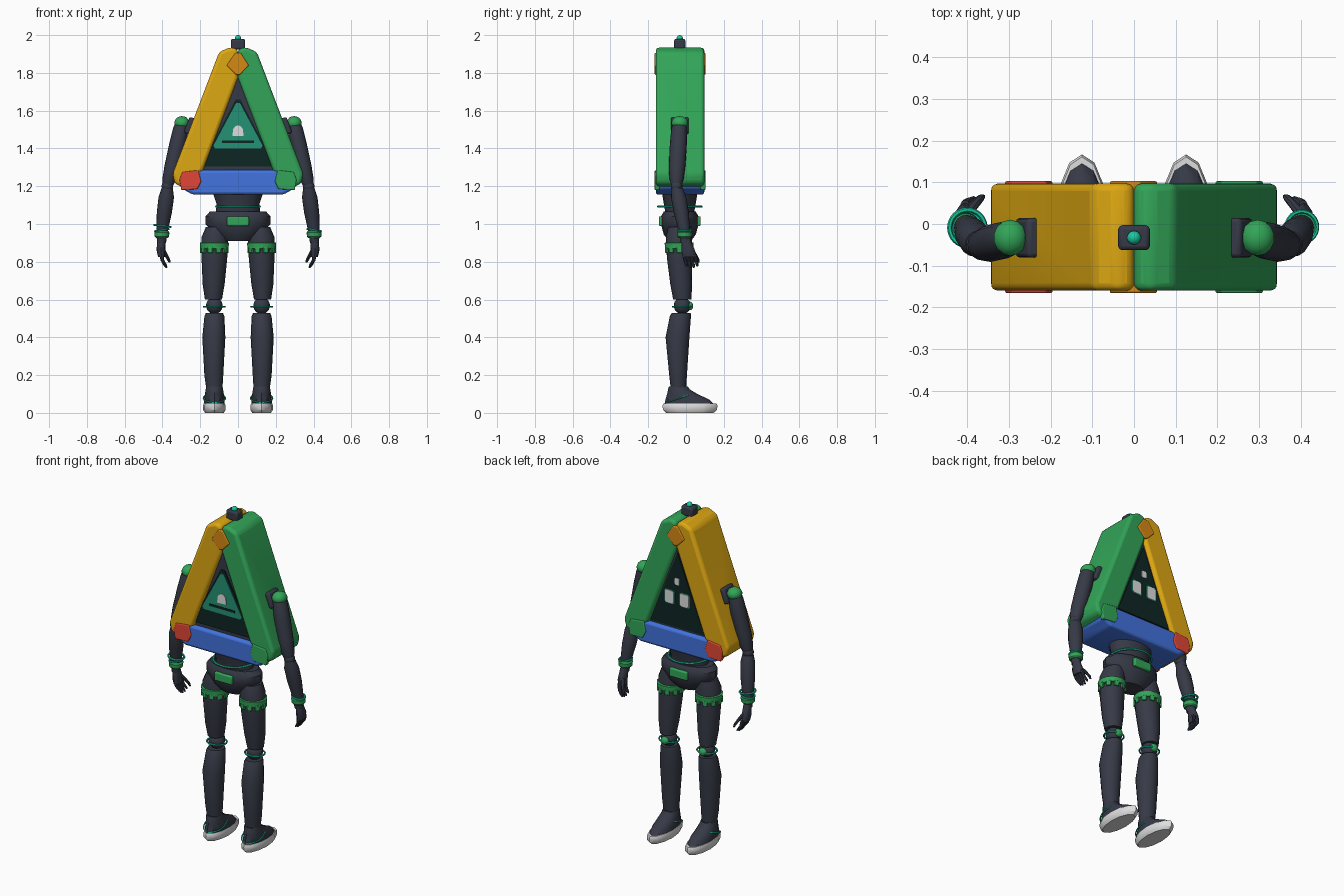
import bpy, bmesh, math
from mathutils import Vector

if "Cube" in bpy.data.objects:
    bpy.data.objects.remove(bpy.data.objects["Cube"], do_unlink=True)

CY = -0.033          # depth of the body axis
FRONT, BACK = -0.16, 0.097
parts = []


def material(name, r, g, b):
    lin = [((c / 255 + 0.055) / 1.055) ** 2.4 if c > 10 else c / 3294 for c in (r, g, b)] + [1]
    m = bpy.data.materials.new(name)
    m.use_nodes = True
    m.diffuse_color = lin
    m.node_tree.nodes["Principled BSDF"].inputs["Base Color"].default_value = lin
    return m


YELLOW = material("yellow", 222, 168, 18)
GREEN = material("green", 50, 165, 88)
BLUE = material("blue", 66, 115, 222)
RED = material("red", 225, 70, 55)
ORANGE = material("orange", 214, 136, 20)
SLATE = material("slate", 54, 58, 70)
SCREEN = material("dark screen", 13, 38, 36)
TEAL = material("screen teal", 36, 145, 115)
CYAN = material("bright teal", 24, 200, 160)
WHITE = material("white", 222, 222, 222)


def finish(name, bm, mat, bevel=0, segments=3):
    bmesh.ops.recalc_face_normals(bm, faces=bm.faces)
    me = bpy.data.meshes.new(name)
    bm.to_mesh(me)
    bm.free()
    me.materials.append(mat)
    ob = bpy.data.objects.new(name, me)
    bpy.context.collection.objects.link(ob)
    if bevel:
        mod = ob.modifiers.new("Bevel", "BEVEL")
        mod.width, mod.segments = bevel, segments
        mod.limit_method = "ANGLE"
    parts.append(ob)
    return ob


def prism(name, pts, y0, y1, mat, bevel=0.0):
    """Extrude an x-z outline from y0 to y1."""
    bm = bmesh.new()
    face = bm.faces.new([bm.verts.new((x, y0, z)) for x, z in pts])
    new = bmesh.ops.extrude_face_region(bm, geom=[face])["geom"]
    bmesh.ops.translate(bm, vec=(0, y1 - y0, 0),
                        verts=[v for v in new if isinstance(v, bmesh.types.BMVert)])
    return finish(name, bm, mat, bevel)


def loft(name, rings, mat, sides=16):
    """Skin a stack of ellipses given as (x, y, z, rx, ry)."""
    bm = bmesh.new()
    loops = [[bm.verts.new((x + rx * math.sin(a), y + ry * math.cos(a), z))
              for a in (math.tau * i / sides for i in range(sides))]
             for x, y, z, rx, ry in rings]
    for lo, hi in zip(loops, loops[1:]):
        for i in range(sides):
            j = (i + 1) % sides
            bm.faces.new((lo[i], lo[j], hi[j], hi[i]))
    bm.faces.new(loops[0])
    bm.faces.new(loops[-1])
    return finish(name, bm, mat)


def ball(name, at, size, mat):
    bm = bmesh.new()
    bmesh.ops.create_uvsphere(bm, u_segments=14, v_segments=9, radius=1)
    bmesh.ops.scale(bm, vec=size, verts=bm.verts)
    bmesh.ops.translate(bm, vec=at, verts=bm.verts)
    return finish(name, bm, mat)


def box(name, at, size, mat, bevel=0.0, turn=(0, 0, 0)):
    bm = bmesh.new()
    bmesh.ops.create_cube(bm, size=1)
    bmesh.ops.scale(bm, vec=size, verts=bm.verts)
    ob = finish(name, bm, mat, bevel, 2)
    ob.location, ob.rotation_euler = at, turn
    return ob


def ring(name, at, rx, ry, thick, mat, turn=(0, 0, 0)):
    bm = bmesh.new()
    n, k = 32, 6
    grid = [[bm.verts.new(((rx + thick * math.cos(b)) * math.cos(a),
                           (ry + thick * math.cos(b)) * math.sin(a), thick * math.sin(b)))
             for b in (math.tau * j / k for j in range(k))]
            for a in (math.tau * i / n for i in range(n))]
    for i in range(n):
        for j in range(k):
            bm.faces.new((grid[i][j], grid[(i + 1) % n][j],
                          grid[(i + 1) % n][(j + 1) % k], grid[i][(j + 1) % k]))
    ob = finish(name, bm, mat)
    ob.location, ob.rotation_euler = at, turn
    return ob


def flip(pts, s):
    return [(s * x, z) for x, z in pts]


# Triangular frame beams
side = [(0, 1.775), (0, 1.925), (0.04, 1.937), (0.1, 1.91), (0.346, 1.265),
        (0.335, 1.215), (0.285, 1.19), (0.185, 1.285)]
prism("left_beam", side, FRONT, BACK, GREEN, 0.018)
prism("right_beam", flip(side, -1), FRONT, BACK, YELLOW, 0.018)
half = [(0.2, 1.285), (0.3, 1.225), (0.3, 1.19), (0.24, 1.155)]
prism("bottom_beam", half + flip(half[::-1], -1), FRONT, BACK, BLUE, 0.015)

# Corner caps, proud of the frame on both faces
corner = [(0.31, 1.235), (0.295, 1.275), (0.21, 1.285), (0.195, 1.225), (0.215, 1.185), (0.3, 1.18)]
top = [(-0.06, 1.84), (-0.015, 1.905), (0.015, 1.905), (0.057, 1.84), (0.01, 1.79), (-0.01, 1.79)]
for label, y0, y1 in (("front", FRONT - 0.006, FRONT + 0.02), ("back", BACK - 0.02, BACK + 0.006)):
    prism(label + "_left_corner", corner, y0, y1, GREEN, 0.005)
    prism(label + "_right_corner", flip(corner, -1), y0, y1, RED, 0.005)
    prism(label + "_top_corner", top, y0, y1, ORANGE, 0.005)

# Inner panel and screens
prism("inner_panel", [(0, 1.82), (0.21, 1.27), (-0.21, 1.27)], -0.138, 0.075, SLATE)
glass = [(0.012, 1.66), (0.18, 1.34), (0.175, 1.305)]
prism("front_screen", glass + flip(glass[::-1], -1), -0.145, -0.137, SCREEN)
prism("back_screen", [(0, 1.74), (0.178, 1.295), (-0.178, 1.295)], 0.074, 0.081, SCREEN)
sign = [(0.01, 1.64), (0.13, 1.415), (0.122, 1.4)]
prism("front_sign", sign + flip(sign[::-1], -1), -0.149, -0.144, TEAL)
prism("sign_bar", [(-0.085, 1.43), (0.085, 1.43), (0.085, 1.443), (-0.085, 1.443)],
      -0.152, -0.148, SCREEN)
dome = [(-0.03, 1.465), (0.03, 1.465)] + [
    (0.027 * math.cos(a), 1.492 + 0.03 * math.sin(a))
    for a in (math.pi * i / 8 for i in range(9))]
prism("sign_icon", dome, -0.154, -0.148, WHITE)


def rounded(cx, cz, w, h):
    c = 0.3 * w
    return [(cx + sx * x, cz + sz * z) for sx, sz, pair in (
        (1, 1, ((w, h - c), (w - c, h))), (-1, 1, ((w - c, h), (w, h - c))),
        (-1, -1, ((w, h - c), (w - c, h))), (1, -1, ((w - c, h), (w, h - c)))) for x, z in pair]


for s, label in ((1, "left"), (-1, "right")):
    prism(label + "_eye_rim", rounded(s * 0.05, 1.47, 0.034, 0.042), 0.08, 0.084, TEAL)
    prism(label + "_eye", rounded(s * 0.05, 1.47, 0.029, 0.037), 0.083, 0.087, WHITE)
prism("brow_mark", rounded(0, 1.57, 0.015, 0.02), 0.08, 0.085, WHITE)

# Beacon on the peak
box("beacon_base", (0, CY, 1.952), (0.076, 0.06, 0.056), SLATE, 0.01)
ball("beacon_light", (0, CY, 1.983), (0.017, 0.017, 0.017), CYAN)

# Waist and pelvis
loft("waist", [(0, CY, z, rx, ry) for z, rx, ry in
               ((1.04, .12, .075), (1.085, .115, .08), (1.11, .115, .085), (1.17, .135, .095))], SLATE)
ring("waist_ring", (0, CY, 1.092), 0.115, 0.115, 0.006, CYAN)
loft("pelvis", [(0, CY, z, rx, ry) for z, rx, ry in
                ((.91, .08, .06), (.945, .125, .085), (1.0, .172, .1), (1.04, .172, .1), (1.065, .15, .085))], SLATE)
for label, y in (("front", CY - 0.1), ("back", CY + 0.1)):
    box(label + "_belt_plate", (0, y, 1.015), (0.115, 0.022, 0.052), GREEN, 0.007)

for s, label in ((1, "left_"), (-1, "right_")):
    X = s * 0.125

    # Leg
    loft(label + "thigh", [(X + s * dx, y, z, rx, ry) for dx, y, z, rx, ry in
         ((.005, -.02, .6, .045, .048), (.004, -.025, .68, .058, .058), (0, -.035, .82, .068, .066),
          (-.003, -.037, .93, .071, .07), (-.01, CY, .985, .055, .06))], SLATE)
    loft(label + "thigh_band", [(X, -.036, z, r, r) for z, r in
         ((.868, .07), (.87, .075), (.9, .077), (.903, .071))], GREEN)
    for i in range(10):
        a = math.tau * (i + 0.5) / 10
        box(label + "band_tab", (X + .07 * math.sin(a), -.036 + .069 * math.cos(a), .862),
            (.027, .012, .03), GREEN, 0.003, (0, 0, -a))
    ball(label + "knee", (X, -.02, .568), (.045, .045, .045), SLATE)
    ring(label + "knee_ring", (X, -.02, .562), .056, .05, .005, CYAN)
    ball(label + "knee_cap", (X, .02, .566), (.025, .018, .023), GREEN)
    loft(label + "shin", [(X + s * dx, y, z, rx, ry) for dx, y, z, rx, ry in
         ((0, -.04, .12, .042, .04), (.003, -.042, .2, .05, .047), (.003, -.045, .4, .061, .063),
          (0, -.03, .51, .053, .056), (0, -.025, .53, .045, .05))], SLATE)

    # Shoe
    loft(label + "sole", [(X, .021, z, rx, ry) for z, rx, ry in
         ((0, .05, .125), (.015, .059, .142), (.038, .06, .146), (.05, .056, .14))], WHITE, 12)
    loft(label + "shoe", [(X, y, z, rx, ry) for y, z, rx, ry in
         ((.018, .045, .055, .132), (.008, .07, .054, .117), (-.02, .1, .05, .08),
          (-.038, .125, .046, .057), (-.04, .14, .043, .05))], SLATE, 12)
    ring(label + "shoe_ring", (X, -.035, .078), .058, .075, .004, CYAN, (0.32, 0, 0))

    # Shoulder and arm
    box(label + "shoulder_mount", (s * .255, CY, 1.52), (.035, .095, .09), SLATE, .01, (0, s * -.36, 0))
    ball(label + "shoulder", (s * .297, CY, 1.535), (.041, .044, .036), GREEN)
    loft(label + "upper_arm", [(s * x, y, z, r, r) for x, y, z, r in
         ((.37, -.05, 1.205, .028), (.362, -.05, 1.24, .038), (.345, -.047, 1.31, .044),
          (.318, -.04, 1.43, .045), (.302, -.036, 1.51, .041), (.297, CY, 1.54, .032))], SLATE)
    ball(label + "elbow", (s * .374, -.05, 1.2), (.031, .031, .031), SLATE)
    loft(label + "forearm", [(s * x, y, z, r, r) for x, y, z, r in
         ((.405, -.005, .9, .024), (.402, -.008, .96, .03), (.39, -.025, 1.06, .04),
          (.38, -.038, 1.14, .041), (.375, -.047, 1.19, .03))], SLATE)
    loft(label + "cuff", [(s * .403, -.007, z, r, r) for z, r in
         ((.927, .032), (.933, .038), (.955, .04), (.963, .033))], GREEN)
    ring(label + "wrist_ring", (s * .403, -.007, .968), .037, .037, .005, CYAN, (0, s * .15, 0))
    if s < 0:
        ring("upper_wrist_ring", (-.4, -.009, .99), .043, .043, .006, CYAN, (0, .12, 0))

    # Hand
    loft(label + "palm", [(s * x, y, z, rx, ry) for x, y, z, rx, ry in
         ((.405, .017, .825, .018, .036), (.408, .012, .86, .023, .036),
          (.406, .003, .9, .023, .026), (.405, 0, .925, .02, .022))], SLATE, 12)
    for i in range(4):
        y = -.01 + .019 * i
        tip = .775 - .008 * (i in (1, 2))
        loft(label + "finger", [(s * .378, y + .013, tip, .004, .004), (s * .385, y + .012, tip + .01, .008, .008),
             (s * .4, y + .006, .807, .01, .0095), (s * .406, y, .84, .011, .01)], SLATE, 8)
    loft(label + "thumb", [(s * x, y, z, r, r) for x, y, z, r in
         ((.362, .066, .795, .005), (.368, .062, .812, .009), (.383, .046, .84, .011),
          (.4, .025, .87, .013))], SLATE, 8)

# Smooth rounded forms, keep hard edges
bpy.ops.object.select_all(action="DESELECT")
for ob in parts:
    ob.select_set(True)
bpy.context.view_layer.objects.active = parts[0]
bpy.ops.object.shade_smooth_by_angle(angle=math.radians(35))
